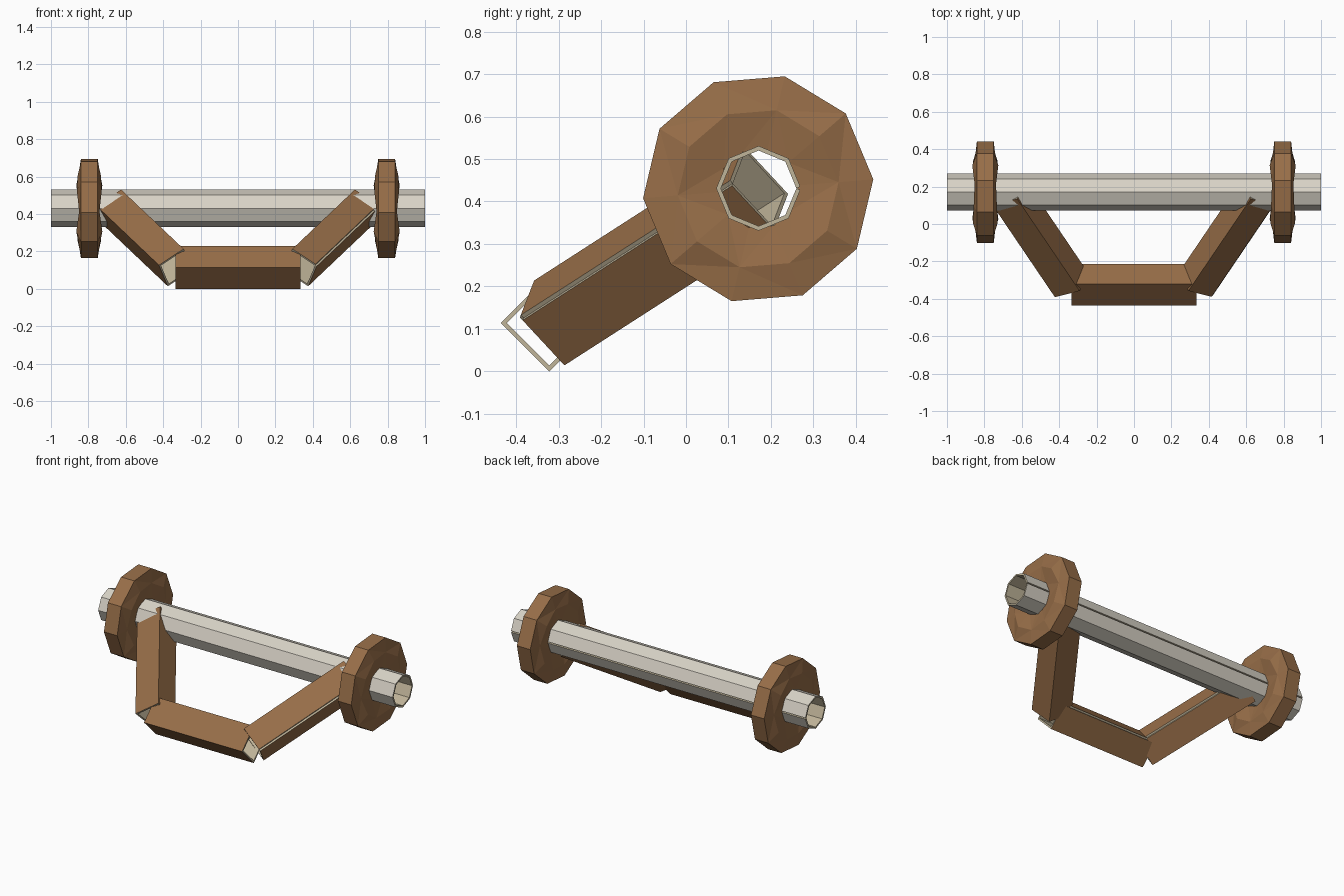
import bpy, bmesh
from math import cos, sin, pi, radians
from mathutils import Vector

if "Cube" in bpy.data.objects:
    bpy.data.objects.remove(bpy.data.objects["Cube"])


def material(name, rgb):
    m = bpy.data.materials.new(name)
    m.diffuse_color = (*rgb, 1)
    m.use_nodes = True
    m.node_tree.nodes["Principled BSDF"].inputs["Base Color"].default_value = m.diffuse_color
    return m


BROWN = material("brown", (0.31, 0.155, 0.065))
PALE = material("pale", (0.69, 0.65, 0.57))
CREAM = material("cream", (0.53, 0.46, 0.32))


def finish(name, bm, mats):
    bmesh.ops.recalc_face_normals(bm, faces=bm.faces)
    mesh = bpy.data.meshes.new(name)
    bm.to_mesh(mesh)
    bm.free()
    for m in mats:
        mesh.materials.append(m)
    ob = bpy.data.objects.new(name, mesh)
    bpy.context.collection.objects.link(ob)
    return ob


def tube(name, a, b, sides, r_in, wall, seam, outer):
    """Open-ended hollow tube with a notched seam along one corner."""
    a, b = Vector(a), Vector(b)
    d = (b - a).normalized()
    u = Vector(seam)
    u = (u - d * u.dot(d)).normalized()
    v = d.cross(u)

    def polar(r, ang):
        return u * r * cos(ang) + v * r * sin(ang)

    half = pi / sides
    inner = [polar(r_in, 2 * half * k) for k in range(sides + 1)]
    outr = [polar(r_in + wall / cos(half), 2 * half * k) for k in range(sides + 1)]
    outr[0] = inner[0] + polar(wall, half)
    outr[-1] = inner[-1] + polar(wall, -half)
    bm = bmesh.new()
    i0, i1, o0, o1 = [[bm.verts.new(p + q) for q in ring]
                      for ring, p in ((inner, a), (inner, b), (outr, a), (outr, b))]

    def face(vs, mat):
        bm.faces.new(vs).material_index = mat

    for k in range(sides):
        n = k + 1
        face((o0[k], o0[n], o1[n], o1[k]), 0)
        face((i0[k], i1[k], i1[n], i0[n]), 1)
        face((i0[k], i0[n], o0[n], o0[k]), 1)
        face((i1[k], o1[k], o1[n], i1[n]), 1)
    for k, flip in ((0, 1), (sides, -1)):
        face((i0[k], o0[k], o1[k], i1[k])[::flip], 1)
    return finish(name, bm, (outer, CREAM))


def wheel(name, side):
    """Ten-sided ring with gently uneven bulging faces."""
    n, bm, rings = 10, bmesh.new(), []
    for k in range(n):
        ang = radians(4.7) + 2 * pi * k / n
        bulge = 0.062 - 0.008 * cos(4 * ang)
        prof = [(0.094, 0.045), (0.19, bulge), (0.272, 0.045),
                (0.272, -0.045), (0.19, -bulge), (0.094, -0.045)]
        rings.append([bm.verts.new((side * 0.795 + x, 0.17 + r * cos(ang), 0.43 + r * sin(ang)))
                      for r, x in prof])
    for k in range(n):
        p, q = rings[k], rings[(k + 1) % n]
        for j in range(6):
            m = (j + 1) % 6
            bm.faces.new((p[j], p[m], q[m], q[j]))
    bmesh.ops.triangulate(bm, faces=bm.faces)
    return finish(name, bm, (BROWN,))


# Long crossbar pipe and the front grip bar
tube("crossbar", (-1, 0.171, 0.431), (1, 0.171, 0.431), 8, 0.089, 0.01, (0, 1, 0), PALE)
tube("front_bar", (-0.333, -0.322, 0.114), (0.333, -0.322, 0.114), 4, 0.1, 0.01, (0, 1, 0), BROWN)

# Slanted arms joining the bar to the pipe, and the two wheels
for label, s in (("left", -1), ("right", 1)):
    seam = Vector((0.083, -0.07 * s, 0.01 * s))
    tube(label + "_arm", (s * 0.333, -0.322, 0.114), (s * 0.667, 0.171, 0.431),
         4, 0.1, 0.01, seam, BROWN)
    wheel(label + "_wheel", s)
